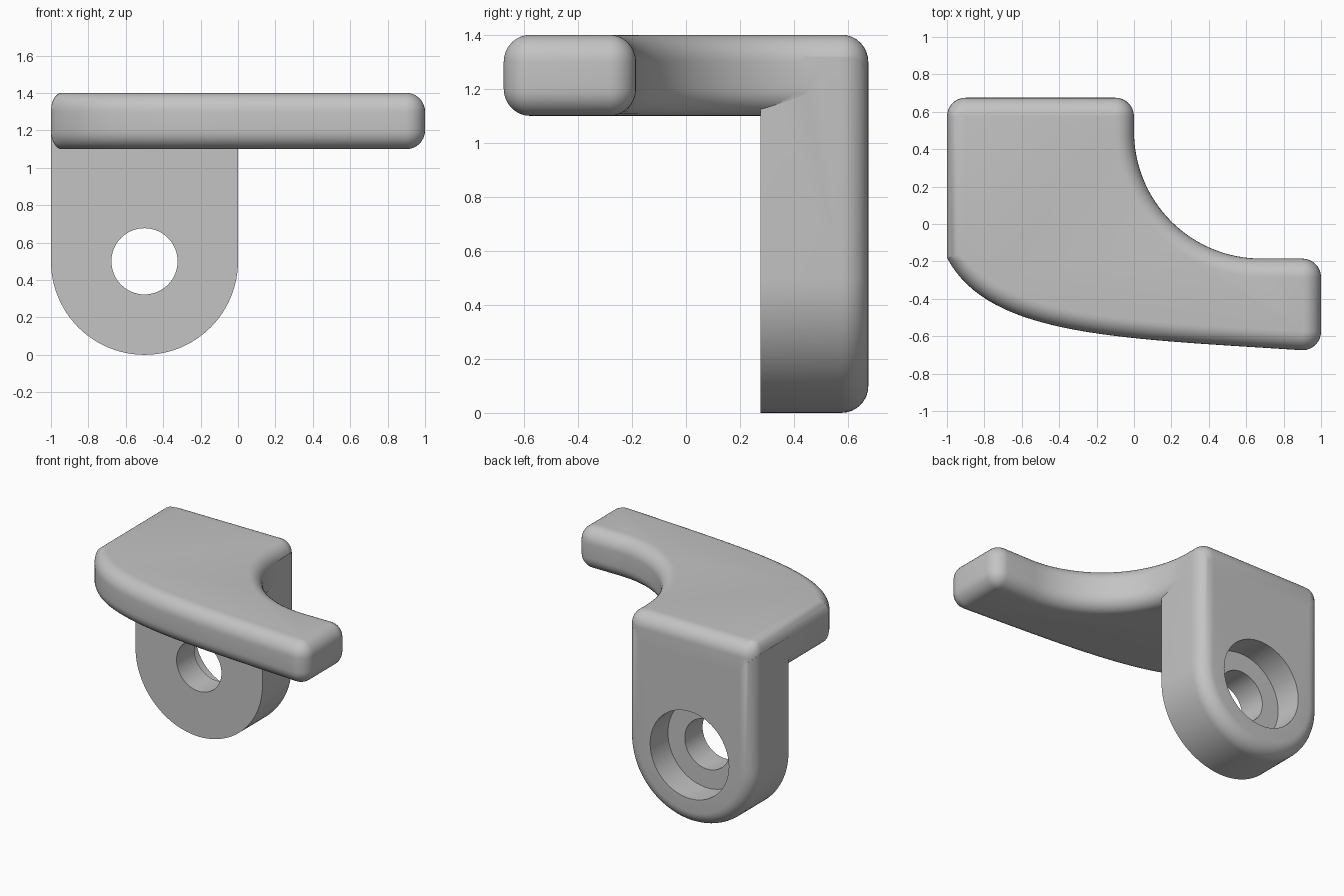
import bpy, bmesh, math
from mathutils import Vector
from mathutils.geometry import interpolate_bezier

cube = bpy.data.objects.get("Cube")
if cube:
    bpy.data.objects.remove(cube, do_unlink=True)

ROUND = 0.1      # edge rounding
BACK = 0.675     # rear plane
STEPS = 8

grey = bpy.data.materials.new("light_grey")
grey.use_nodes = True
colour = (0.55, 0.55, 0.55, 1)
grey.diffuse_color = colour
grey.node_tree.nodes["Principled BSDF"].inputs["Base Color"].default_value = colour


def arc(cx, cy, r, start, end, n):
    angles = [math.radians(start + (end - start) * i / n) for i in range(n + 1)]
    return [Vector((cx + r * math.cos(a), cy + r * math.sin(a))) for a in angles]


def inset(outline, d, factor):
    """Move a counter-clockwise outline inwards by d, scaled by direction."""
    result = []
    for i, p in enumerate(outline):
        a = (p - outline[i - 1]).normalized()
        b = (outline[(i + 1) % len(outline)] - p).normalized()
        n1, n2 = Vector((a.y, -a.x)), Vector((b.y, -b.x))
        result.append(p - (n1 + n2) / (1 + n1.dot(n2)) * d * factor((n1 + n2).normalized()))
    return result


def loft(name, outline, levels, place, factor=lambda n: 1):
    """Skin inset copies of one outline, with flat caps."""
    bm = bmesh.new()
    rings = [[bm.verts.new(place(p, h)) for p in inset(outline, d, factor)] for h, d in levels]
    for low, high in zip(rings, rings[1:]):
        for i in range(len(low)):
            bm.faces.new((low[i - 1], low[i], high[i], high[i - 1]))
    bm.faces.new(rings[0][::-1])
    bm.faces.new(rings[-1])
    bmesh.ops.recalc_face_normals(bm, faces=bm.faces)
    mesh = bpy.data.meshes.new(name)
    bm.to_mesh(mesh)
    bm.free()
    mesh.materials.append(grey)
    obj = bpy.data.objects.new(name, mesh)
    bpy.context.collection.objects.link(obj)
    return obj


def rounding(edge, direction):
    """Levels of a quarter round that ends at height edge."""
    turns = [math.pi / 2 * i / STEPS for i in range(STEPS + 1)]
    return [(edge - direction * ROUND * (1 - math.sin(t)), 0.98 * ROUND * (1 - math.cos(t)))
            for t in turns]


def combine(target, other, operation):
    mod = target.modifiers.new(operation, 'BOOLEAN')
    mod.operation = operation
    mod.solver = 'EXACT'
    mod.object = other
    bpy.context.view_layer.objects.active = target
    bpy.ops.object.modifier_apply(modifier=mod.name)
    bpy.data.objects.remove(other, do_unlink=True)


# Top plate: swept front edge, hollow rear edge and a narrow tip
front = [Vector(p) for p in interpolate_bezier(
    Vector((-1, -.18)), Vector((-.78, -.6)), Vector((-.1, -.61)), Vector((.9, -.675)), 32)]
outline = (front
           + arc(.9, -.575, ROUND, -85, 0, STEPS)
           + arc(.9, -.285, ROUND, 0, 90, STEPS)
           + arc(.68, .495, .68, 270, 180, 32)
           + arc(-.1, BACK - ROUND, ROUND, 0, 90, STEPS)
           + arc(-.9, BACK - ROUND, ROUND, 90, 180, STEPS))
plate = loft("hook_plate", outline,
             rounding(1.1, -1)[::-1] + rounding(1.4, 1),
             lambda p, h: (p.x, p.y, h),
             lambda n: 1 - 0.45 * max(0, -n.x) ** 4)

# Mounting tab: round lower end, rounded rim at the rear
tab_outline = arc(-.5, .5, .5, 180, 360, 48) + [Vector((0, 1.32)), Vector((-1, 1.32))]
tab = loft("mounting_tab", tab_outline, [(.275, 0)] + rounding(BACK, 1),
           lambda p, h: (p.x, h, p.y))
combine(plate, tab, 'UNION')

# Screw hole with a wider recess from the rear
for name, radius, start in (("screw_hole", .177, 0), ("screw_recess", .31, .475)):
    circle = arc(-.5, .5, radius, 0, 360, 64)[:-1]
    cutter = loft(name, circle, [(start, 0), (1, 0)], lambda p, h: (p.x, h, p.y))
    cutter.hide_render = True
    combine(plate, cutter, 'DIFFERENCE')

# Smooth shading with crisp edges
plate.name = "hook_bracket"
bpy.ops.object.select_all(action='DESELECT')
plate.select_set(True)
bpy.context.view_layer.objects.active = plate
bpy.ops.object.shade_smooth_by_angle(angle=math.radians(30))
